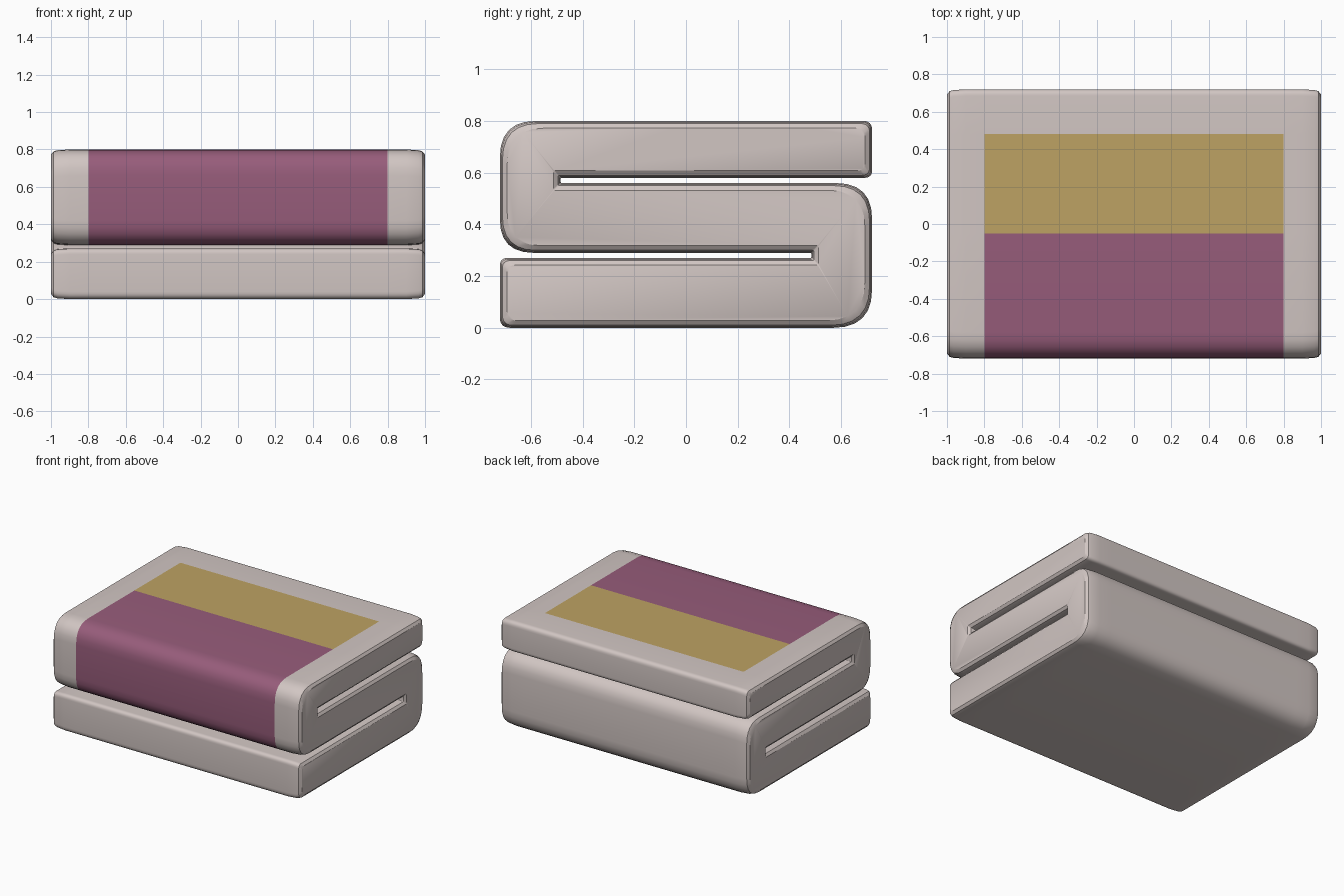
import bpy, bmesh, math

if "Cube" in bpy.data.objects:
    bpy.data.objects.remove(bpy.data.objects["Cube"])


def material(name, rgb):
    m = bpy.data.materials.new(name)
    m.diffuse_color = (*rgb, 1)
    m.use_nodes = True
    m.node_tree.nodes["Principled BSDF"].inputs["Base Color"].default_value = m.diffuse_color
    return m


# Corners of the S-fold section: y, z, rounding, inset direction (y, z)
CORNERS = [
    (-0.72, 0.00, 0.04, 1, 1),
    (0.72, 0.00, 0.15, -1, 1),
    (0.72, 0.56, 0.14, -1, -1),
    (-0.485, 0.56, 0.006, -1, -1),
    (-0.485, 0.58, 0.006, -1, 1),
    (0.72, 0.58, 0.03, -1, 1),
    (0.72, 0.80, 0.035, -1, -1),
    (0.48, 0.80, 0, 0, -1),      # end of gold panel
    (-0.05, 0.80, 0, 0, -1),     # gold / plum border
    (-0.72, 0.80, 0.14, 1, -1),
    (-0.72, 0.29, 0.13, 1, 1),
    (0.485, 0.29, 0.006, 1, 1),
    (0.485, 0.27, 0.006, 1, -1),
    (-0.72, 0.27, 0.03, 1, -1),
]
STEPS = 6


def section(d):
    """Section inset by d, with every corner rounded by a quadratic curve."""
    pts = [(y + sy * d, z + sz * d) for y, z, r, sy, sz in CORNERS]
    out = []
    for i, (y, z) in enumerate(pts):
        r = CORNERS[i][2]
        if r == 0:
            out.append((y, z))
            continue
        ends = []
        for q in (pts[i - 1], pts[(i + 1) % len(pts)]):
            n = math.hypot(q[0] - y, q[1] - z)
            ends.append((y + (q[0] - y) / n * r, z + (q[1] - z) / n * r))
        (ay, az), (by, bz) = ends
        for k in range(STEPS + 1):
            t = k / STEPS
            a, b, c = (1 - t) ** 2, 2 * t * (1 - t), t * t
            out.append((a * ay + b * y + c * by, a * az + b * z + c * bz))
    return out


# Rings along x with softened ends; +-0.8 is the side of the coloured panel
half = [(1.0, 0.028), (0.986, 0.010), (0.965, 0.004), (0.90, 0.0), (0.80, 0.0)]
rings = [(-x, d) for x, d in half] + [(x, d) for x, d in reversed(half)]

bm = bmesh.new()
loops = [[bm.verts.new((x, y, z)) for y, z in section(d)] for x, d in rings]
n = len(loops[0])
for a, b in zip(loops, loops[1:]):
    for i in range(n):
        j = (i + 1) % n
        bm.faces.new((a[i], a[j], b[j], b[i]))
bm.faces.new(loops[0])
bm.faces.new(loops[-1])
bmesh.ops.recalc_face_normals(bm, faces=bm.faces)

# Colour the wrapped panel: gold on top, plum over the front fold
for f in bm.faces:
    c = f.calc_center_median()
    if max(abs(v.co.x) for v in f.verts) > 0.81:
        continue
    if c.z > 0.79 and -0.05 < c.y < 0.48:
        f.material_index = 2
    elif c.y < -0.05 and (c.z > 0.6 or (c.y < -0.58 and c.z > 0.285)):
        f.material_index = 1

mesh = bpy.data.meshes.new("folded_blanket")
bm.to_mesh(mesh)
bm.free()
mesh.materials.append(material("warm grey cloth", (0.64, 0.565, 0.545)))
mesh.materials.append(material("plum panel", (0.31, 0.108, 0.197)))
mesh.materials.append(material("gold panel", (0.51, 0.365, 0.125)))

blanket = bpy.data.objects.new("folded_blanket", mesh)
bpy.context.collection.objects.link(blanket)
bpy.context.view_layer.objects.active = blanket
blanket.select_set(True)
bpy.ops.object.shade_smooth_by_angle(angle=math.radians(30))
